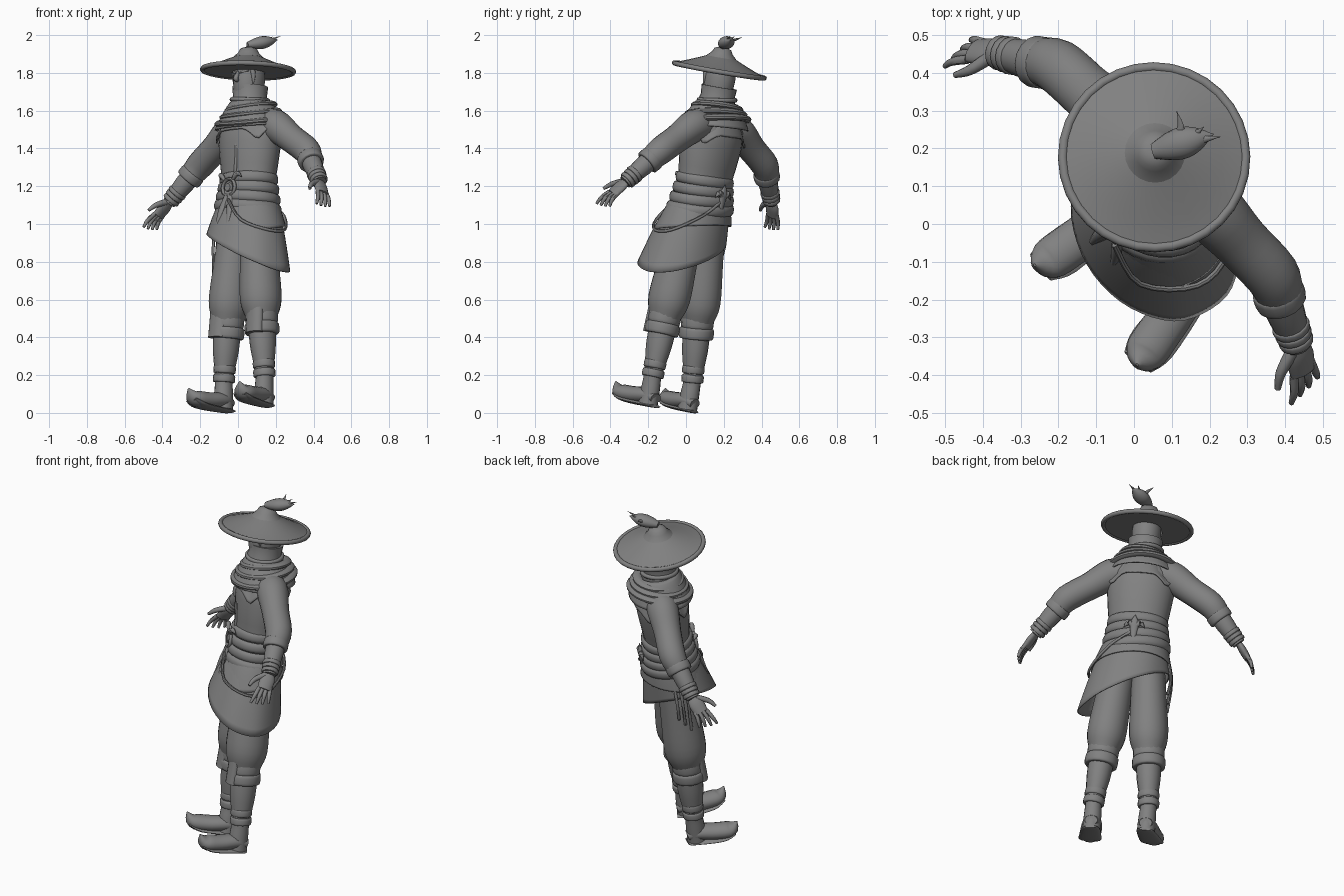
import bpy, bmesh, math
from mathutils import Vector, Matrix

default_cube = bpy.data.objects.get("Cube")
if default_cube:
    bpy.data.objects.remove(default_cube)

# one plain clay colour
GREY = (0.22, 0.22, 0.22, 1)
clay = bpy.data.materials.new("clay grey")
clay.use_nodes = True
clay.diffuse_color = GREY
clay.node_tree.nodes["Principled BSDF"].inputs["Base Color"].default_value = GREY

# parts are built upright, then the figure is turned and leans back
up = Vector((0.03, 0.17, 1)).normalized()
left = Vector((0.7, -0.7, 0))
left = (left - up * left.dot(up)).normalized()
POSE = Matrix((left, up.cross(left), up)).transposed().to_4x4()
POSE.translation = (0.02, -0.11, 0)
X, Y, Z = Vector((1, 0, 0)), Vector((0, 1, 0)), Vector((0, 0, 1))
SIDES = {"left": 1, "right": -1}


def circle(count):
    """Cosine and sine pairs round a full turn."""
    angles = [math.tau * k / count for k in range(count)]
    return [(math.cos(angle), math.sin(angle)) for angle in angles]


def skin(name, loops, closed=False, capped=True):
    """Join loops of points into one smooth-shaded object."""
    bm = bmesh.new()
    rings = [[bm.verts.new(point) for point in loop] for loop in loops]
    pairs = list(zip(rings, rings[1:]))
    if closed:
        pairs.append((rings[-1], rings[0]))
    elif capped:
        bm.faces.new(rings[0])
        bm.faces.new(rings[-1])
    for low, high in pairs:
        for i in range(len(low)):
            bm.faces.new((low[i - 1], low[i], high[i], high[i - 1]))
    bmesh.ops.recalc_face_normals(bm, faces=bm.faces)
    mesh = bpy.data.meshes.new(name)
    bm.to_mesh(mesh)
    bm.free()
    mesh.shade_smooth()
    mesh.set_sharp_from_angle(angle=math.radians(45))
    mesh.materials.append(clay)
    part = bpy.data.objects.new(name, mesh)
    bpy.context.collection.objects.link(part)
    part.matrix_world = POSE
    return part


def smooth_path(knots, steps=4):
    """Catmull-Rom curve through points that carry their radius."""
    padded = [knots[0]] + knots + [knots[-1]]
    curve = []
    for a, b, c, d in zip(padded, padded[1:], padded[2:], padded[3:]):
        for step in range(steps):
            t = step / steps
            bend = a * 2 - b * 5 + c * 4 - d
            twist = b * 3 - a - c * 3 + d
            curve.append(b + ((c - a) * t + bend * t ** 2 + twist * t ** 3) / 2)
    return curve + [knots[-1]]


def tube(name, path, radii, ref=X, flat=1, sides=16, closed=False, side=1):
    """Sweep an ellipse: radius along ref, radius times flat across it."""
    if not isinstance(radii, list):
        radii = [radii] * len(path)
    knots = [Vector((*point, radius)) for point, radius in zip(path, radii)]
    if not closed:
        knots = smooth_path(knots)
    loops = []
    for i, knot in enumerate(knots):
        ahead = knots[(i + 1) % len(knots)] if closed else knots[min(i + 1, len(knots) - 1)]
        behind = knots[i - 1] if closed else knots[max(i - 1, 0)]
        along = (ahead - behind).to_3d().normalized()
        wide = (ref - along * ref.dot(along)).normalized()
        deep = along.cross(wide) * flat
        ring = [knot.to_3d() + (wide * c + deep * s) * max(knot.w, 0.001) for c, s in circle(sides)]
        loops.append([(p.x * side, p.y, p.z) for p in ring])
    return skin(name, loops, closed)


def stack(name, profile, depth=1, y=0, sides=24):
    """Turn a (radius, height) profile, squashed front to back by depth."""
    return skin(name, [[(r * c, y + r * depth * s, z) for c, s in circle(sides)] for r, z in profile])


def band(name, z, width, depth, high, flat=1, tilt=0, roll=0, y=0):
    """Hoop round the body; tilt lowers its front, roll lowers its left."""
    path = [(width * c, y + depth * s, z + tilt * s - roll * c) for c, s in circle(32)]
    return tube(name, path, high, Z, flat, 10, closed=True)


def cuff(name, start, end, at, radius, length, side):
    """Short rounded sleeve on the line from start to end."""
    middle, half = start.lerp(end, at), (end - start).normalized() * length / 2
    path = [middle - half, middle - half * 0.8, middle + half * 0.8, middle + half]
    return tube(name, path, [radius * 0.8, radius, radius, radius * 0.8], Y, side=side)


def drape(name, top, waist, spread, hem, shift=(0, 0), folds=0.0):
    """Open cloth from a waist ellipse out to a wider one with a shaped hem."""
    loops = []
    for row in range(11):
        t = row / 10
        w = t ** 0.75
        size = [a + (b - a) * w for a, b in zip(waist, spread)]
        loops.append([(size[0] * c * (1 + folds * t * math.sin(7 * math.atan2(s, c))) + shift[0] * w,
                       size[1] * s + shift[1] * w, top + (hem(c, s) - top) * t) for c, s in circle(48)])
    cloth = skin(name, loops, capped=False).modifiers.new("thickness", "SOLIDIFY")
    cloth.thickness = 0.008
    cloth.offset = 0


def cape_hem(c, s):
    """Level hem with four points over the shoulders."""
    return 1.5 - 0.06 * max(0, 1 - 4 * abs(abs(s) - 0.65))


# torso, collar and jacket seam
stack("jacket", [(.16, 1), (.15, 1.2), (.17, 1.32), (.185, 1.44), (.18, 1.53), (.14, 1.6), (.09, 1.64)], 0.77, sides=28)
tube("jacket_seam", [(0, -.12, 1.5), (.03, -.13, 1.4), (.01, -.12, 1.2)], 0.01, sides=8)
stack("collar", [(.12, 1.6), (.09, 1.7), (.095, 1.75), (.08, 1.75), (.07, 1.7)], y=-0.01)
band("collar_fold", 1.68, 0.095, 0.095, 0.012, tilt=0.01, roll=0.01, y=-0.01)

# scarf folds over a pointed cape
drape("cape", 1.61, (.1, .1), (.2, .15), cape_hem)
drape("scarf_cowl", 1.67, (.1, .1), (.195, .17), lambda c, s: 1.53 + 0.02 * s, folds=0.02)
for i in range(3):
    band(f"scarf_fold_{i}", 1.64 - 0.035 * i, 0.115 + 0.03 * i, 0.115 + 0.02 * i, 0.017, 1.5,
         tilt=0.02 + 0.01 * i, roll=0.01 * (i - 1))

# head and face
stack("head", [(.06, 1.68), (.076, 1.73), (.08, 1.8), (.075, 1.86), (.03, 1.9)], 1.13, -0.02)
tube("nose", [(0, -.1, 1.82), (0, -.12, 1.78), (0, -.1, 1.77)], [.008, .014, .008], sides=8)
for tag, side in SIDES.items():
    tube(f"{tag}_brow", [(.01, -.107, 1.81), (.055, -.083, 1.825)], 0.007, Z, sides=8, side=side)
    tube(f"{tag}_hair_lock", [(.06, -.07, 1.86), (.07, -.06, 1.8), (.07, -.06, 1.74)], [.014, .012, 0], side=side)

# straw hat: shallow cone, hollow below, with a rolled rim and a crown boss
RIM, RIM_HEIGHT, HAT_Y = 0.242, 1.84, -0.03
slope = [(RIM * (1 - k / 8), RIM_HEIGHT + 0.1 * (k / 8) ** 1.1) for k in range(8)]
stack("hat", slope + [(r, z - 0.012) for r, z in reversed(slope)], y=HAT_Y)
band("hat_rim", RIM_HEIGHT - 0.005, RIM, RIM, 0.013, y=HAT_Y)
stack("hat_boss", [(.08, 1.905), (.055, 1.93), (.045, 1.95), (.02, 1.96)], y=HAT_Y)

# hair knot with loose wisps
knot_start, knot_tip = Vector((0, -.04, 1.97)), Vector((.085, .1, 2.01))
knot_path = [knot_start.lerp(knot_tip, k / 4) for k in range(5)]
tube("hair_knot", knot_path, [.02, .036, .042, .03, 0], flat=0.8)
for i, offset in enumerate((-0.11, -0.03, 0.02)):
    tip = knot_tip + Vector((offset, offset / 4, 0.02))
    tube(f"hair_wisp_{i}", [knot_path[1], knot_path[2].lerp(tip, 0.4), tip], [.014, .012, 0], flat=0.6, sides=8)

# waist wraps, slanted skirt, its upper layer and the rope
for i in range(4):
    band(f"waist_wrap_{i}", 1.25 - 0.05 * i, 0.155 + 0.008 * i, 0.128 + 0.008 * i, 0.028, 0.5, roll=0.006 * i)
drape("skirt", 1.12, (.165, .135), (.24, .2), lambda c, s: 0.85 - 0.12 * c - 0.01 * s, (0.045, -0.03), 0.012)
drape("skirt_upper_layer", 1.12, (.17, .14), (.215, .18), lambda c, s: 0.99 + 0.04 * s - 0.02 * c, (0.015, -0.015))
tube("hip_rope", [(0, .15, 1.16), (.12, .15, 1.07), (.23, .05, .97), (.235, -.07, .95), (.13, -.18, 1),
                  (.02, -.17, 1.12)], 0.008, Z, sides=8)

# front buckle and sash, back ornament, hip tassels
buckle = Vector((0, -.15, 1.19))
tube("buckle_ring", [buckle + (X * c + Z * s) * 0.045 for c, s in circle(20)], 0.01, Y, sides=8, closed=True)
tube("buckle_boss", [buckle + Y * 0.02, buckle - Y * 0.01], [.034, .02])
clasp = Vector((0, .155, 1.17))
tube("back_ornament", [clasp - Z * 0.07, clasp, clasp + Z * 0.03, clasp + Z * 0.08], [.01, .022, .025, 0], flat=0.6)
for tag, side in SIDES.items():
    tube(f"{tag}_buckle_bow", [buckle + Vector(p) for p in ((.03, 0, .04), (.06, 0, .07), (.08, .02, .05))],
         [.008, .014, 0], Z, sides=8, side=side)
    tube(f"{tag}_sash_tail", [buckle + Vector(p) for p in ((.01, 0, -.04), (.03, -.02, -.12), (.04, -.04, -.2))],
         [.015, .018, .008], flat=0.6, sides=8, side=side)
    tube(f"{tag}_back_petal", [clasp, clasp + (X + Z) * 0.03, clasp + X * 0.06], [.01, .016, 0], sides=8, side=side)
for i in range(3):
    y = -0.04 + 0.03 * i
    tube(f"hip_tassel_{i}", [(-.18, y, 1.07), (-.21, y, .94), (-.2, y, .76 + .04 * i)], 0.008, sides=8)

# joints of one leg and one arm, shared by both sides
hip, knee, ankle = Vector((.08, 0, 1)), Vector((.125, 0, .5)), Vector((.15, .01, .2))
shoulder, elbow = Vector((.165, .02, 1.53)), Vector((.395, .03, 1.375))
wrist, knuckle = Vector((.56, -.03, 1.18)), Vector((.61, -.06, 1.11))
reach = (knuckle - wrist).normalized()

for tag, side in SIDES.items():
    # leg: baggy trousers, knee band with a flap, shin and ankle wraps
    tube(f"{tag}_trouser", [hip, hip.lerp(knee, 0.4), hip.lerp(knee, 0.8), knee, knee.lerp(ankle, 0.15)],
         [.09, .1, .107, .08, .065], flat=1.08, sides=20, side=side)
    cuff(f"{tag}_knee_band", knee, ankle, 0, 0.085, 0.07, side)
    cuff(f"{tag}_knee_hem", knee, ankle, 0.2, 0.09, 0.06, side)
    tube(f"{tag}_knee_flap", [(.135, -.06, .54), (.14, -.065, .41)], 0.055, flat=0.6, side=side)
    tube(f"{tag}_shin", [knee, knee.lerp(ankle, 0.5), ankle, ankle - Z * 0.08, ankle - Z * 0.165],
         [.07, .066, .046, .048, .05], flat=1.08, side=side)
    for i in range(2):
        cuff(f"{tag}_ankle_wrap_{i}", knee, ankle, 0.84 + 0.16 * i, 0.058, 0.04, side)

    # boot with a curled toe, on a thin sole
    tube(f"{tag}_boot", [(.15, .06, .07), (.15, 0, .08), (.165, -.1, .07), (.18, -.18, .075), (.19, -.215, .12)],
         [.035, .053, .058, .052, .004], flat=0.75, side=side)
    tube(f"{tag}_sole", [(.15, .065, .03), (.15, .03, .03), (.17, -.13, .036), (.18, -.2, .06)],
         [.035, .05, .063, .045], flat=0.2, side=side)

    # arm: sleeve, rolled cuff, bracer and wrist wraps
    tube(f"{tag}_sleeve", [shoulder - X * 0.07, shoulder, shoulder.lerp(elbow, 0.5), elbow, elbow.lerp(wrist, 0.3)],
         [.08, .087, .075, .073, .062], Y, sides=20, side=side)
    cuff(f"{tag}_sleeve_cuff", elbow, wrist, 0.3, 0.068, 0.05, side)
    tube(f"{tag}_bracer", [elbow, elbow.lerp(wrist, 0.5), wrist], [.05, .052, .036], Y, side=side)
    for i in range(3):
        cuff(f"{tag}_wrist_wrap_{i}", elbow, wrist, 0.74 + 0.09 * i, 0.05 - 0.002 * i, 0.022, side)

    # hand with spread fingers and thumb
    tube(f"{tag}_palm", [wrist, wrist.lerp(knuckle, 0.4), knuckle], [.032, .042, .038], Y, 0.5, side=side)
    for i in range(4):
        spread = i - 1.5
        root = knuckle + Y * spread * 0.021 - reach * 0.01
        bend = root + reach * 0.05 + Y * (spread * 0.006)
        tip = bend + Vector((0.01, spread * 0.006 - 0.01, -0.045 + 0.005 * abs(spread)))
        tube(f"{tag}_finger_{i}", [root, bend, tip], [.012, .011, .007], Y, sides=8, side=side)
    thumb = wrist - Y * 0.02
    tube(f"{tag}_thumb", [thumb, thumb + reach * 0.03 - Y * 0.05, thumb + reach * 0.07 - Y * 0.07],
         [.018, .014, .008], Z, sides=8, side=side)
